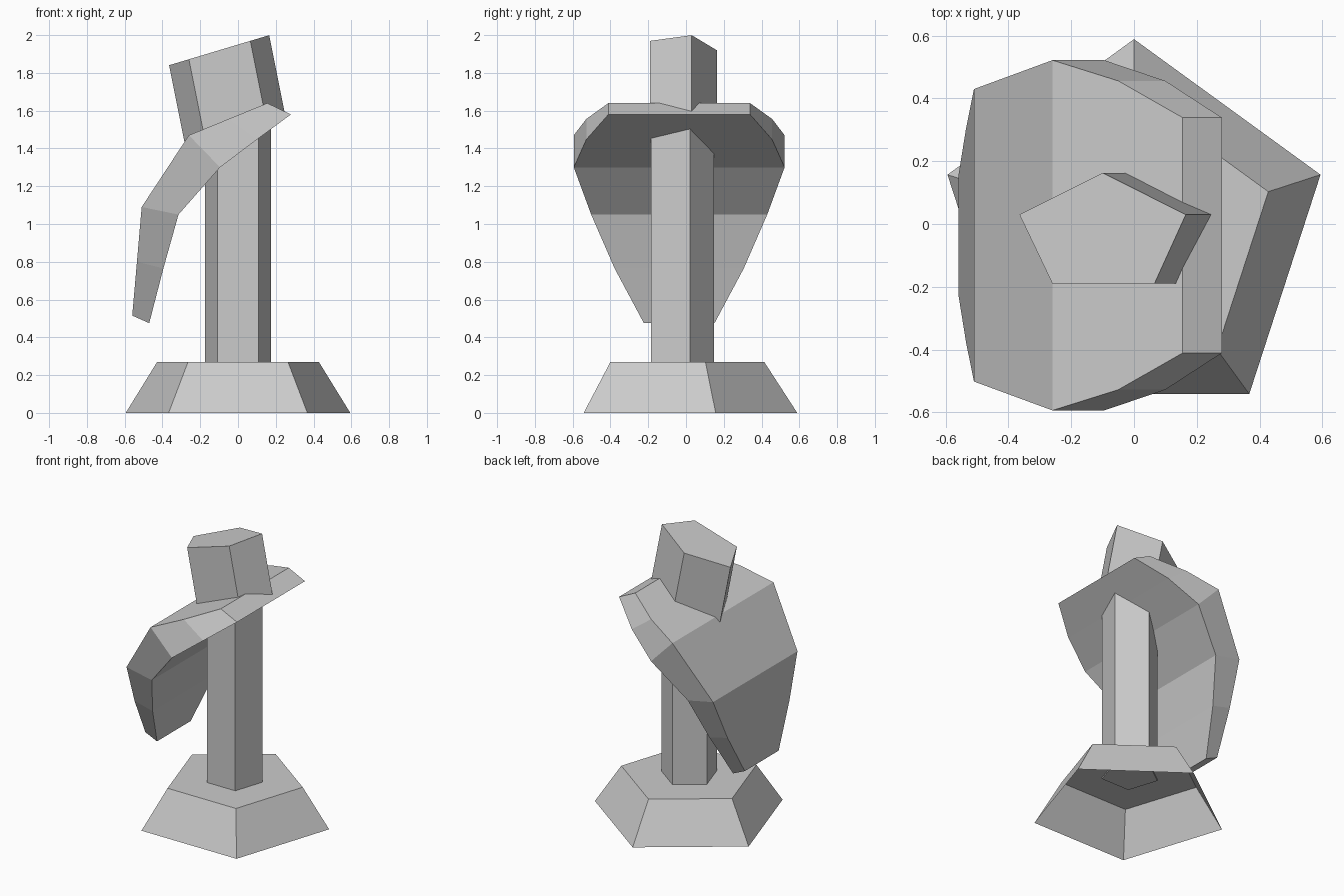
import bpy, bmesh, math

if "Cube" in bpy.data.objects:
    bpy.data.objects.remove(bpy.data.objects["Cube"])

CY = -0.036  # shared centre line in y


def loft(name, rings, cap_start=True, cap_end=True):
    """Skin a list of equal-length closed rings into a flat-shaded object."""
    bm = bmesh.new()
    rows = [[bm.verts.new(p) for p in ring] for ring in rings]
    n = len(rows[0])
    for a, b in zip(rows, rows[1:]):
        for i in range(n):
            j = (i + 1) % n
            bm.faces.new((a[i], a[j], b[j], b[i]))
    if cap_start:
        bm.faces.new(rows[0][::-1])
    if cap_end:
        bm.faces.new(rows[-1])
    bmesh.ops.recalc_face_normals(bm, faces=bm.faces[:])
    mesh = bpy.data.meshes.new(name)
    bm.to_mesh(mesh)
    bm.free()
    obj = bpy.data.objects.new(name, mesh)
    bpy.context.collection.objects.link(obj)
    return obj


def pentagon(r, z):
    """Regular pentagon with one corner towards the back (+y)."""
    angles = [math.radians(90 + 72 * i) for i in range(5)]
    return [(r * math.cos(a), CY + r * math.sin(a), z) for a in angles]


# Tapered base, open underneath
loft("base", [pentagon(0.625, 0), pentagon(0.45, 0.27)], cap_start=False)

# Column, ending inside the cape
loft("column", [pentagon(0.185, 0.26), pentagon(0.185, 1.52)])

# Head: stretched pentagon with a sloping top, leaning back
top = [(-0.365, 0.03), (-0.26, -0.19), (0.065, -0.19), (0.165, 0.03), (-0.10, 0.163)]
head_top = [(x, y, 1.95 + 0.3 * x) for x, y in top]
head_bottom = [(x + 0.086, y, z - 0.43) for x, y, z in head_top]
loft("head", [head_bottom, head_top])

# Cape: outer x, z, inner x, z and half width for each row from collar to tip
cape_rows = [
    (0.155, 1.64, 0.28, 1.58, 0.375),
    (-0.05, 1.556, 0.10, 1.447, 0.492),
    (-0.26, 1.47, -0.095, 1.30, 0.558),
    (-0.51, 1.09, -0.315, 1.05, 0.466),
    (-0.535, 0.80, -0.395, 0.765, 0.342),
    (-0.56, 0.515, -0.47, 0.475, 0.187),
]
loft("cape", [
    [(ox, CY - w, oz), (ox, CY + w, oz), (ix, CY + w, iz), (ix, CY - w, iz)]
    for ox, oz, ix, iz, w in cape_rows
])
